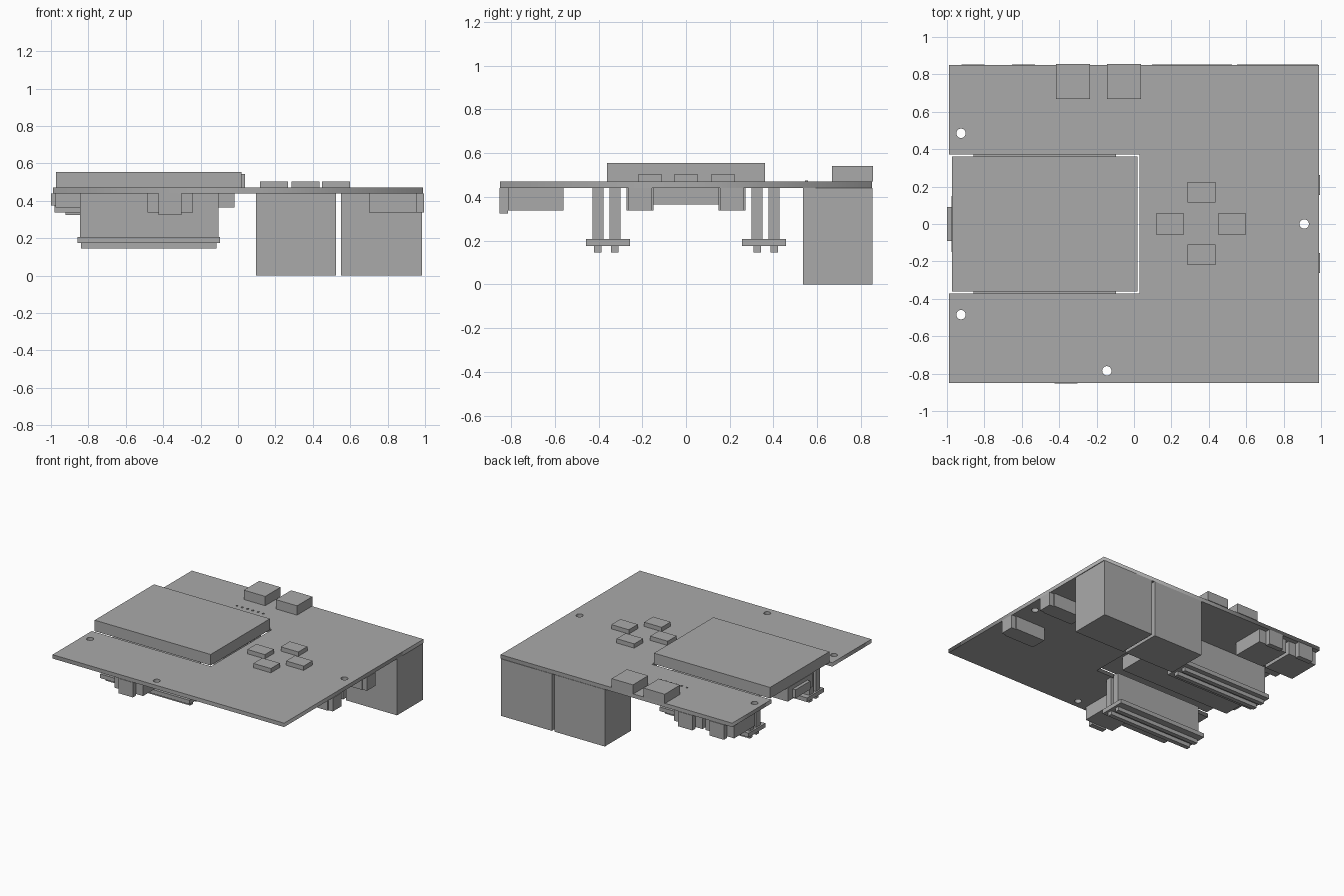
import bpy
import math

cube = bpy.data.objects.get("Cube")
if cube:
    bpy.data.objects.remove(cube, do_unlink=True)

grey = bpy.data.materials.new("plain grey")
grey.use_nodes = True
grey.diffuse_color = (0.4, 0.4, 0.4, 1)
grey.node_tree.nodes["Principled BSDF"].inputs["Base Color"].default_value = (0.4, 0.4, 0.4, 1)

BOTTOM, TOP = 0.44, 0.47   # faces of the board


def box(name, x, y, z):
    """Box given by its (low, high) range on each axis."""
    ranges = (x, y, z)
    bpy.ops.mesh.primitive_cube_add(size=1, location=[(a + b) / 2 for a, b in ranges])
    obj = bpy.context.object
    obj.name = name
    obj.scale = [abs(b - a) for a, b in ranges]
    bpy.ops.object.transform_apply(location=False, rotation=False, scale=True)
    obj.data.materials.append(grey)
    return obj


# Circuit board: C-shaped outline with drilled mounting holes
def add_loop(curve, points):
    spline = curve.splines.new("POLY")
    spline.points.add(len(points) - 1)
    for p, (x, y) in zip(spline.points, points):
        p.co = (x, y, 0, 1)
    spline.use_cyclic_u = True


outline = bpy.data.curves.new("circuit_board", "CURVE")
outline.dimensions = "2D"
outline.fill_mode = "BOTH"
outline.extrude = (TOP - BOTTOM) / 2
add_loop(outline, [(-0.99, -0.85), (0.99, -0.85), (0.99, 0.85), (-0.99, 0.85),
                   (-0.99, 0.372), (0.03, 0.372), (0.03, -0.372), (-0.99, -0.372)])
for hx, hy in [(-0.925, 0.485), (-0.925, -0.485), (-0.145, -0.785), (0.91, 0)]:
    turns = [2 * math.pi * i / 24 for i in range(24)]
    add_loop(outline, [(hx + 0.025 * math.cos(t), hy + 0.025 * math.sin(t)) for t in turns])
board = bpy.data.objects.new("circuit_board", outline)
board.location.z = (TOP + BOTTOM) / 2
bpy.context.collection.objects.link(board)
bpy.ops.object.select_all(action="DESELECT")
board.select_set(True)
bpy.context.view_layer.objects.active = board
bpy.ops.object.convert(target="MESH")
board = bpy.context.object
board.data.materials.clear()
board.data.materials.append(grey)

# Display module over the cutout, with the connector block under it
box("display_module", (-0.972, 0.02), (-0.362, 0.362), (TOP, 0.555))
box("display_connector", (-0.975, -0.02), (-0.15, 0.15), (0.365, TOP))
box("display_connector_lip", (-1.0, -0.975), (-0.09, 0.09), (0.375, BOTTOM))

# Tall sockets at the back
for name, x in [("left_socket", (0.55, 0.985)), ("right_socket", (0.097, 0.525))]:
    box(name, x, (0.535, 0.853), (0, BOTTOM))

# Top side push blocks at the back edge
for name, x in [("left_button", (-0.145, 0.037)), ("right_button", (-0.417, -0.235))]:
    box(name, x, (0.668, 0.855), (TOP, 0.542))

# Four small chips in a cross
for name, cx, cy in [("chip_left", 0.525, 0), ("chip_right", 0.193, 0),
                     ("chip_back", 0.36, 0.17), ("chip_front", 0.36, -0.165)]:
    box(name, (cx - 0.075, cx + 0.075), (cy - 0.055, cy + 0.055), (TOP, 0.503))

# Edge ports on the front and back: wide body plus a narrower deeper mouth
for name, cx, side in [("front_port", -0.363, -1), ("back_port_outer", -0.86, 1),
                       ("back_port_inner", -0.59, 1)]:
    box(name + "_body", (cx - 0.122, cx + 0.122),
        sorted((side * 0.56, side * 0.815)), (0.337, BOTTOM))
    box(name + "_mouth", (cx - 0.062, cx + 0.062),
        sorted((side * 0.815, side * 0.854)), (0.325, BOTTOM))

# Mirrored parts: side ports and the double row pin headers
for name, side in [("front", -1), ("back", 1)]:
    def span(a, b):
        return sorted((side * a, side * b))
    box(name + "_side_port_body", (0.70, 0.957), span(0.148, 0.272), (0.337, BOTTOM))
    box(name + "_side_port_mouth", (0.957, 0.994), span(0.155, 0.262), (0.337, BOTTOM))
    box(name + "_header_bar", (-0.857, -0.095), span(0.255, 0.458), (0.175, 0.207))
    for row, y in [("inner", 0.325), ("outer", 0.403)]:
        box(f"{name}_{row}_header_wall", (-0.845, -0.105), span(y - 0.025, y + 0.025), (0.207, BOTTOM))
        box(f"{name}_{row}_header_pins", (-0.84, -0.115), span(y - 0.017, y + 0.017), (0.146, 0.175))

# Soldered pin row on the upper face
for i in range(6):
    x = -0.4 + i * 0.045
    box(f"solder_pin_{i}", (x, x + 0.012), (0.545, 0.557), (TOP, 0.475))
